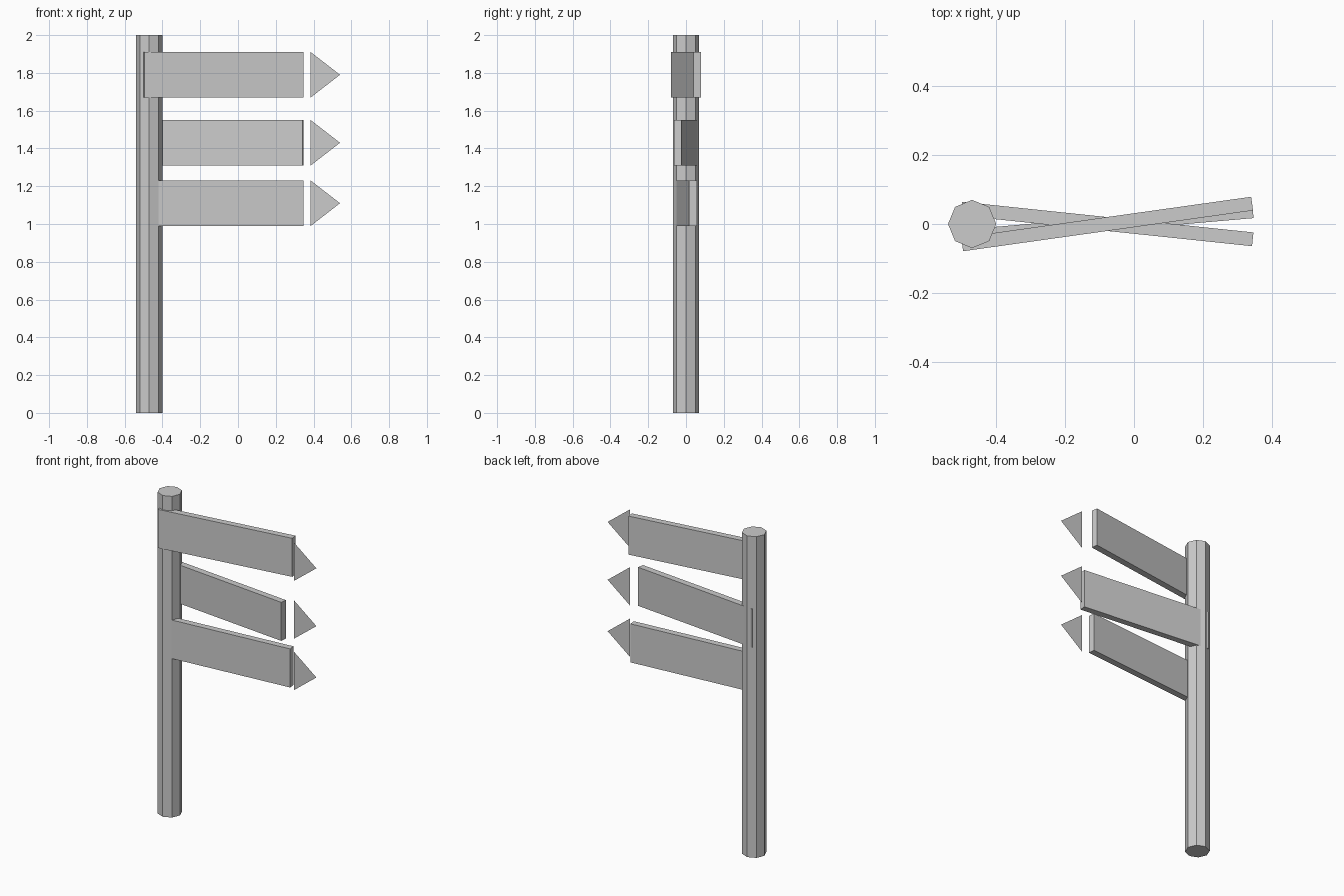
import bpy
import math

if "Cube" in bpy.data.objects:
    bpy.data.objects.remove(bpy.data.objects["Cube"])

POST_X = -0.47


def make_mesh(name, verts, faces):
    mesh = bpy.data.meshes.new(name)
    mesh.from_pydata(verts, [], faces)
    obj = bpy.data.objects.new(name, mesh)
    bpy.context.collection.objects.link(obj)
    return obj


# Octagonal post, with a corner on the x axis
bpy.ops.mesh.primitive_cylinder_add(vertices=8, radius=0.07, depth=2,
                                    location=(POST_X, 0, 1),
                                    rotation=(0, 0, math.pi / 2))
bpy.context.object.name = "post"

# Three boards, each turned slightly, with a flat arrow tip beyond its end
for label, z, angle in (("top", 1.79, 8), ("middle", 1.43, -6), ("bottom", 1.11, 5)):
    bpy.ops.mesh.primitive_cube_add(size=1, location=(-0.078, 0, z),
                                    rotation=(0, 0, math.radians(angle)))
    board = bpy.context.object
    board.name = label + "_board"
    board.scale = (0.85, 0.04, 0.24)

    make_mesh(label + "_arrow_tip",
              [(0.385, 0, z - 0.12), (0.54, 0, z), (0.385, 0, z + 0.12)],
              [(0, 1, 2)])
